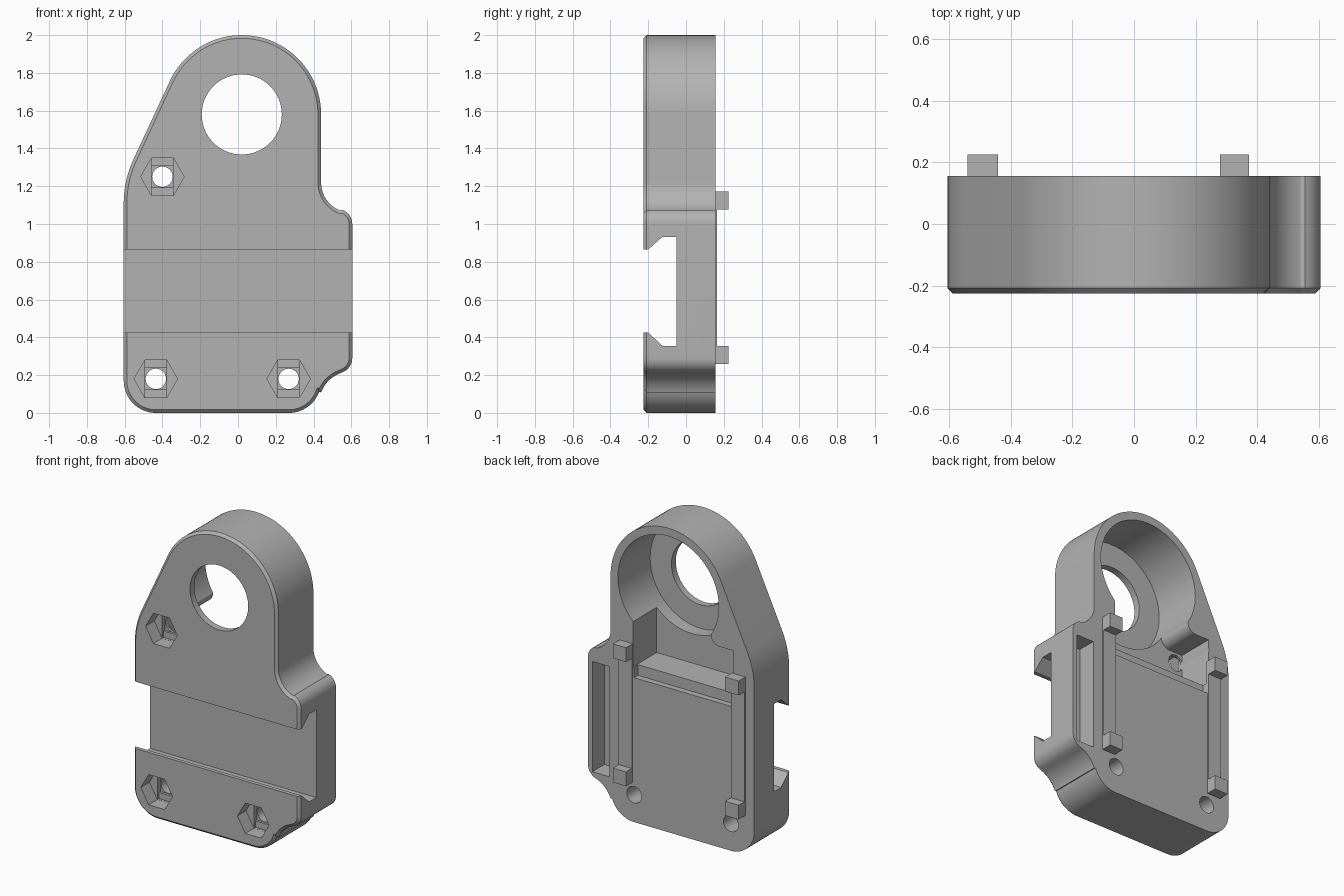
import bpy, bmesh
from math import cos, sin, radians

if "Cube" in bpy.data.objects:
    bpy.data.objects.remove(bpy.data.objects["Cube"])

grey = bpy.data.materials.new("plain_grey")
grey.use_nodes = True
grey.diffuse_color = (0.45, 0.45, 0.45, 1)
grey.node_tree.nodes["Principled BSDF"].inputs["Base Color"].default_value = grey.diffuse_color

BACK, FRONT = 0.155, -0.225


def arc(cx, cz, r, a0, a1, n=16):
    """Points on an arc, angles in degrees."""
    angles = [radians(a0 + (a1 - a0) * i / n) for i in range(n + 1)]
    return [(cx + r * cos(a), cz + r * sin(a)) for a in angles]


def circle(cx, cz, r, n=64):
    return arc(cx, cz, r, 0, 360, n)[:-1]


def rect(x0, x1, z0, z1):
    return [(x0, z0), (x1, z0), (x1, z1), (x0, z1)]


def prism(name, profile, lo, hi, axis="y", chamfer=0):
    """Extrude a closed profile along y (profile x,z) or x (profile y,z)."""
    bm = bmesh.new()
    place = (lambda p, d: (p[0], d, p[1])) if axis == "y" else (lambda p, d: (d, p[0], p[1]))
    face = bm.faces.new([bm.verts.new(place(p, lo)) for p in profile])
    grown = bmesh.ops.extrude_face_region(bm, geom=[face])
    shift = (0, hi - lo, 0) if axis == "y" else (hi - lo, 0, 0)
    moved = [g for g in grown["geom"] if isinstance(g, bmesh.types.BMVert)]
    bmesh.ops.translate(bm, verts=moved, vec=shift)
    bmesh.ops.recalc_face_normals(bm, faces=bm.faces)
    if chamfer:
        rim = [e for e in bm.edges if all(abs(v.co.y - lo) < 1e-5 for v in e.verts)]
        bmesh.ops.bevel(bm, geom=rim, offset=chamfer, segments=1, affect="EDGES")
    mesh = bpy.data.meshes.new(name)
    bm.to_mesh(mesh)
    bm.free()
    obj = bpy.data.objects.new(name, mesh)
    mesh.materials.append(grey)
    bpy.context.collection.objects.link(obj)
    return obj


def cut(target, profile, lo, hi, axis="y"):
    cutter = prism("cutter", profile, lo, hi, axis)
    cutter.hide_render = True
    mod = target.modifiers.new("cut", "BOOLEAN")
    mod.operation, mod.solver, mod.object = "DIFFERENCE", "EXACT", cutter
    bpy.context.view_layer.objects.active = target
    bpy.ops.object.modifier_apply(modifier=mod.name)
    bpy.data.objects.remove(cutter)


# Body plate with a chamfered front rim
outline = (arc(-0.435, 0.17, 0.17, 270, 180)
           + arc(-0.055, 1.11, 0.55, 180, 155)
           + arc(0.02, 1.58, 0.42, 155, 0, 40)
           + arc(0.60, 1.22, 0.16, 180, 248)
           + arc(0.525, 1.0, 0.08, 68, 0, 8)
           + arc(0.525, 0.29, 0.08, 0, -70, 8)
           + arc(0.60, 0.05, 0.17, 110, 160)
           + arc(0.27, 0.17, 0.17, -20, -90))
body = prism("body", outline, FRONT, BACK, chamfer=0.017)

# Dovetail channel across the front
cut(body, [(-0.3, 0.425), (-0.2, 0.425), (-0.125, 0.355), (-0.05, 0.355),
           (-0.05, 0.932), (-0.125, 0.932), (-0.2, 0.865), (-0.3, 0.865)], -1, 1, "x")

# Round pocket from the back and its through hole
cut(body, circle(0.02, 1.58, 0.367), -0.18, 0.4)
cut(body, circle(0.02, 1.58, 0.212), -0.4, 0.4)

# Stepped recess below the pocket, with a rounded corner by the upper screw
recess = ([(0.276, 1.02), (0.276, 1.45), (-0.29, 1.45)]
          + arc(-0.35, 1.38, 0.06, 0, -90, 8)
          + [(-0.45, 1.32), (-0.45, 1.02)])
cut(body, recess, -0.09, 0.4)
cut(body, rect(-0.44, 0.27, 0.95, 1.04), 0.115, 0.4)

# Narrow slot in the side shoulder
cut(body, rect(0.447, 0.573, 0.25, 0.975), 0.03, 0.4)

# Screw holes with hexagonal nut traps and stepped bridges
for x, z in ((-0.40, 1.25), (-0.435, 0.18), (0.268, 0.18)):
    cut(body, circle(x, z, 0.115, 6), -0.4, -0.135)
    cut(body, rect(x - 0.057, x + 0.057, z - 0.099, z + 0.099), -0.3, -0.12)
    cut(body, rect(x - 0.057, x + 0.057, z - 0.057, z + 0.057), -0.3, -0.105)
    cut(body, circle(x, z, 0.054, 32), -0.4, 0.4)

# Back rails with a peg at each end
for side, x0, x1 in (("left", 0.279, 0.374), ("right", -0.54, -0.442)):
    prism(side + "_rail", rect(x0, x1, 0.34, 1.09), 0.14, 0.165)
    for end, z0 in (("lower", 0.26), ("upper", 1.077)):
        prism(f"{side}_{end}_peg", rect(x0, x1, z0, z0 + 0.094), 0.14, 0.225)

# Smooth the curved walls, keep the machined edges sharp
bpy.ops.object.select_all(action="DESELECT")
body.select_set(True)
bpy.context.view_layer.objects.active = body
bpy.ops.object.shade_smooth_by_angle(angle=radians(25))
